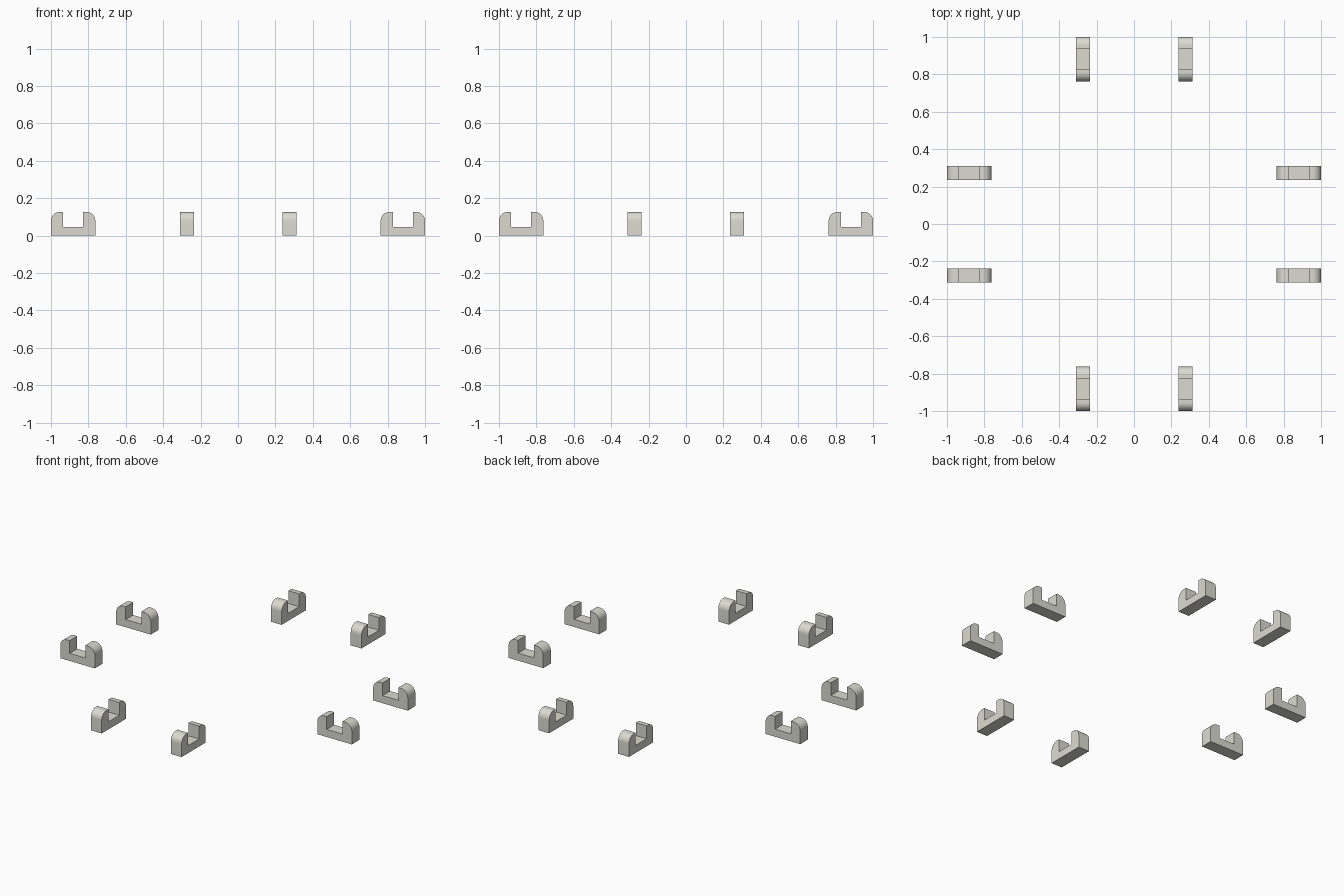
import bpy, bmesh
from math import sin, cos, pi, radians
from mathutils import Matrix

if "Cube" in bpy.data.objects:
    bpy.data.objects.remove(bpy.data.objects["Cube"])

IN, OUT = 0.763, 1.0        # radial extent of a clip
H, FLOOR, POST = 0.126, 0.047, 0.0645
THICK, OFFSET, R = 0.074, 0.274, 0.046
SEG = 10

# Pale warm grey
mat = bpy.data.materials.new("pale_grey")
mat.diffuse_color = (0.71, 0.71, 0.645, 1)
mat.use_nodes = True
mat.node_tree.nodes["Principled BSDF"].inputs["Base Color"].default_value = mat.diffuse_color


def arc(cx, cz, a0, a1):
    return [(cx + R * cos(a0 + (a1 - a0) * i / SEG),
             cz + R * sin(a0 + (a1 - a0) * i / SEG)) for i in range(SEG + 1)]


# U-shaped profile with rounded outer shoulders
profile = ([(IN, 0), (OUT, 0)] + arc(OUT - R, H - R, 0, pi / 2)
           + [(OUT - POST, H), (OUT - POST, FLOOR), (IN + POST, FLOOR), (IN + POST, H)]
           + arc(IN + R, H - R, pi / 2, pi))


def clip(name, side, turn):
    bm = bmesh.new()
    y = side * OFFSET - THICK / 2
    face = bm.faces.new([bm.verts.new((x, y, z)) for x, z in profile])
    ext = bmesh.ops.extrude_face_region(bm, geom=[face])
    verts = [g for g in ext["geom"] if isinstance(g, bmesh.types.BMVert)]
    bmesh.ops.translate(bm, verts=verts, vec=(0, THICK, 0))
    bmesh.ops.rotate(bm, verts=bm.verts, cent=(0, 0, 0),
                     matrix=Matrix.Rotation(turn * pi / 2, 3, 'Z'))
    bmesh.ops.recalc_face_normals(bm, faces=bm.faces)
    mesh = bpy.data.meshes.new(name)
    bm.to_mesh(mesh)
    bm.free()
    mesh.materials.append(mat)
    ob = bpy.data.objects.new(name, mesh)
    ob.location = (0.002, 0, 0) if turn % 2 else (0, -0.002, 0)
    bpy.context.collection.objects.link(ob)
    bpy.ops.object.select_all(action='DESELECT')
    ob.select_set(True)
    bpy.context.view_layer.objects.active = ob
    bpy.ops.object.shade_smooth_by_angle(angle=radians(30))


# Two clips on each of the four sides
for turn, place in enumerate(("right", "back", "left", "front")):
    for side in (-1, 1):
        clip(f"{place}_clip_{'a' if side < 0 else 'b'}", side, turn)
